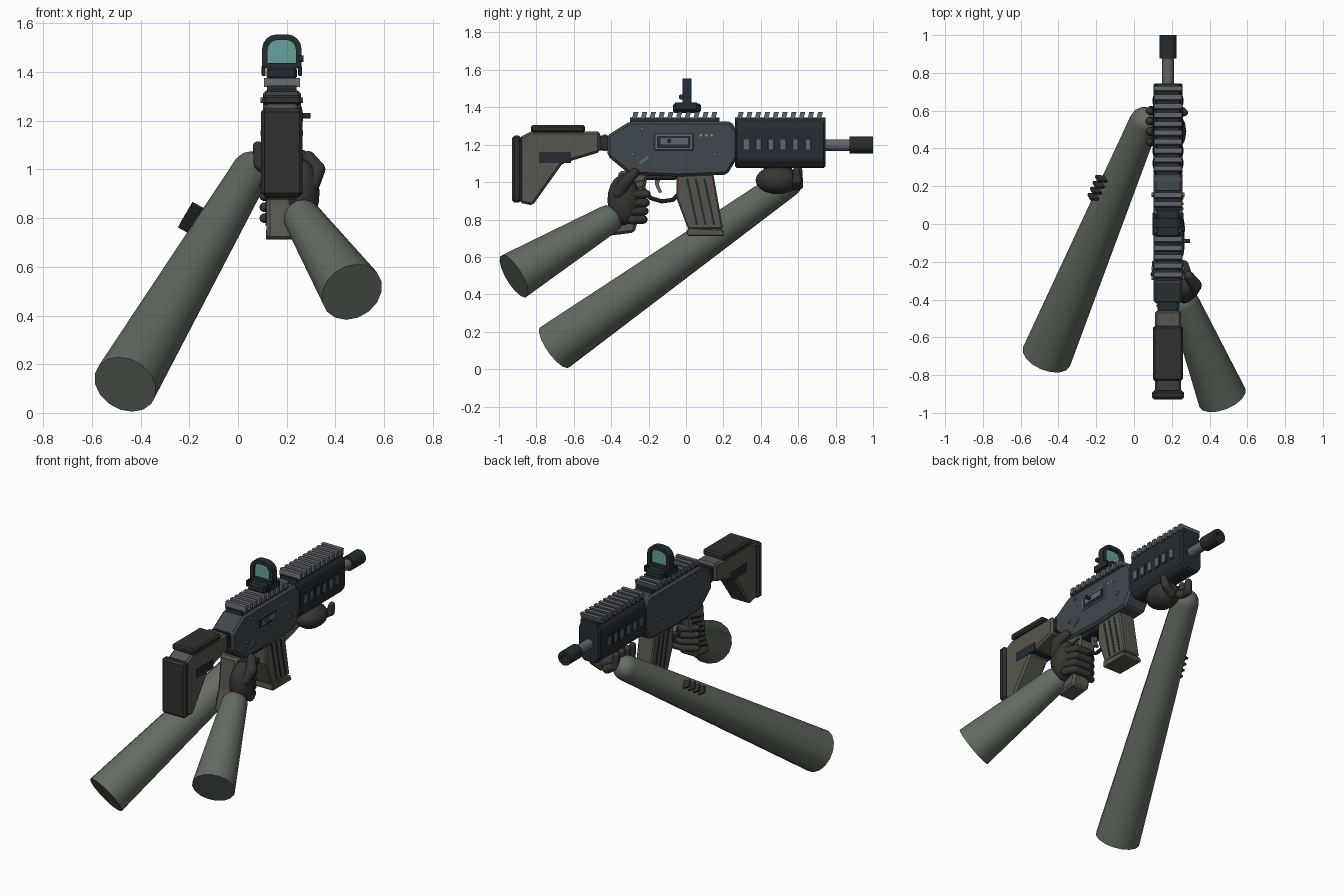
import bpy, bmesh
from math import pi, sin, cos, radians
from mathutils import Vector, Matrix

if "Cube" in bpy.data.objects:
    bpy.data.objects.remove(bpy.data.objects["Cube"])

CX = 0.18  # centre plane of the rifle


def mat(name, r, g, b):
    m = bpy.data.materials.new(name)
    m.diffuse_color = (r, g, b, 1)
    m.use_nodes = True
    m.node_tree.nodes["Principled BSDF"].inputs["Base Color"].default_value = m.diffuse_color
    return m


STEEL = mat("steel", .05, .065, .077)
DARK = mat("dark", .018, .026, .032)
METAL = mat("metal", .12, .13, .15)
OLIVE = mat("olive", .095, .093, .075)
RUBBER = mat("rubber", .03, .03, .028)
GLOVE = mat("glove", .04, .037, .033)
CLOTH = mat("cloth", .125, .15, .12)
GLASS = mat("glass", .13, .36, .34)
BRASS = mat("brass", .35, .27, .12)


def finish(name, bm, m, bevel=0, smooth=False):
    bmesh.ops.recalc_face_normals(bm, faces=bm.faces)
    me = bpy.data.meshes.new(name)
    bm.to_mesh(me)
    bm.free()
    me.materials.append(m)
    ob = bpy.data.objects.new(name, me)
    bpy.context.collection.objects.link(ob)
    if bevel:
        mod = ob.modifiers.new("bevel", 'BEVEL')
        mod.width, mod.segments, mod.limit_method = bevel, 1, 'ANGLE'
    if smooth:
        bpy.ops.object.select_all(action='DESELECT')
        ob.select_set(True)
        bpy.context.view_layer.objects.active = ob
        bpy.ops.object.shade_smooth_by_angle(angle=radians(40))
    return ob


def place(axis, p, d):
    return (d, p[0], p[1]) if axis == 'x' else (p[0], d, p[1])


def prism(name, pts, a, b, m, axis='x', bevel=0):
    bm = bmesh.new()
    lo, hi = ([bm.verts.new(place(axis, p, d)) for p in pts] for d in (a, b))
    bm.faces.new(lo)
    bm.faces.new(hi)
    for i in range(len(pts)):
        bm.faces.new((lo[i - 1], lo[i], hi[i], hi[i - 1]))
    return finish(name, bm, m, bevel)


def box(name, x, y, z, m, bevel=0):
    return prism(name, [(y[0], z[0]), (y[1], z[0]), (y[1], z[1]), (y[0], z[1])], x[0], x[1], m, 'x', bevel)


def ring(name, outer, inner, y0, y1, m, smooth=False):
    bm = bmesh.new()
    loops = [[bm.verts.new((p[0], y, p[1])) for p in pts]
             for pts, y in ((outer, y0), (outer, y1), (inner, y1), (inner, y0))]
    for k in range(4):
        A, B = loops[k - 1], loops[k]
        for i in range(len(A)):
            bm.faces.new((A[i - 1], A[i], B[i], B[i - 1]))
    return finish(name, bm, m, 0, smooth)


def limb(name, pts, radii, m, n=16, start_cap=True, ends=True):
    # tapered rods along a path with round joints
    bm = bmesh.new()
    P = [Vector(p) for p in pts]
    for i in range(len(P) - 1):
        d = P[i + 1] - P[i]
        M = Matrix.Translation((P[i] + P[i + 1]) / 2) @ d.to_track_quat('Z', 'Y').to_matrix().to_4x4()
        bmesh.ops.create_cone(bm, cap_ends=True, segments=n, radius1=radii[i], radius2=radii[i + 1], depth=d.length, matrix=M)
        if ends:
            for j in ((i, i + 1) if start_cap else (i + 1,)):
                Q = Matrix.Translation(P[j]) @ d.to_track_quat('Z', 'Y').to_matrix().to_4x4()
                bmesh.ops.create_uvsphere(bm, u_segments=n, v_segments=8, radius=radii[j], matrix=Q)
    return finish(name, bm, m, 0, True)


def blob(name, c, r, m):
    bm = bmesh.new()
    bmesh.ops.create_uvsphere(bm, u_segments=16, v_segments=10, radius=1,
                              matrix=Matrix.Translation(c) @ Matrix.Diagonal((*r, 1)))
    return finish(name, bm, m, 0, True)


def rod(name, a, b, r, m, n=12):
    return limb(name, [a, b], [r, r], m, n, ends=False)


# stock
prism("stock", [(-.89, 1.24), (-.83, 1.27), (-.46, 1.27), (-.46, 1.16), (-.66, 1.1), (-.82, .875), (-.89, .89)],
      .11, .25, OLIVE, 'x', .012)
box("butt_pad", (.094, .266), (-.93, -.88), (.89, 1.25), RUBBER, .014)
box("cheek_rest", (.1, .26), (-.83, -.54), (1.265, 1.305), RUBBER, .01)
box("stock_slot", (.107, .253), (-.785, -.615), (1.103, 1.16), DARK)
box("stock_joint", (.125, .235), (-.47, -.4), (1.17, 1.25), DARK, .008)
box("stock_collar", (.118, .242), (-.44, -.425), (1.165, 1.255), DARK)

# receiver
prism("receiver", [(-.42, 1.25), (-.3, 1.325), (.24, 1.325), (.275, 1.27), (.275, 1.13), (.22, 1.04), (-.04, 1.03),
                   (-.3, 1.04), (-.42, 1.14)], .102, .258, STEEL, 'x', .014)
box("trigger_housing", (.13, .23), (-.25, -.05), (1.01, 1.05), DARK, .008)
box("port_frame", (.25, .262), (-.17, .04), (1.17, 1.26), METAL, .004)
box("port_opening", (.25, .264), (-.155, .025), (1.183, 1.247), DARK)
box("bolt", (.25, .267), (-.135, .01), (1.2, 1.235), METAL)
rod("charging_handle", (.25, -.09, 1.22), (.297, -.09, 1.22), .011, DARK)
for y, z in ((-.285, 1.15), (.155, 1.15), (-.235, 1.285)):
    rod("receiver_pin", (.093, y, z), (.267, y, z), .011, METAL)
for s in (-1, 1):
    x = sorted((CX + s * .075, CX + s * .085))
    prism("selector", [(-.255, 1.105), (-.245, 1.093), (-.195, 1.13), (-.203, 1.143)], *x, METAL)
for y in (.08, .108, .137):
    rod("dot_marker", (.25, y, 1.25), (.262, y, 1.25), .007, BRASS, 8)

# handguard
prism("handguard", [(.102, 1.12), (.135, 1.075), (.225, 1.075), (.258, 1.12), (.258, 1.295), (.235, 1.33),
                    (.125, 1.33), (.102, 1.295)], .262, .745, DARK, 'y', .01)
for i in range(6):
    y = .305 + i * .066
    box("vent", (.098, .262), (y, y + .034), (1.172, 1.23), METAL, .003)
    box("vent_rim", (.1, .26), (y - .008, y + .042), (1.163, 1.239), DARK)

# top rails
for y0, y1, n in ((-.3, .18, 10), (.262, .745, 10)):
    box("rail_base", (.12, .24), (y0, y1), (1.32, 1.345), DARK)
    step = (y1 - y0 - .012) / n
    for i in range(n):
        y = y0 + .012 + i * step
        prism("rail_tooth", [(y, 1.338), (y + .024, 1.338), (y + .034, 1.375), (y + .008, 1.375)], .106, .254, METAL)


# barrel and muzzle
def circle(r, n=16):
    return [(CX + r * cos(2 * pi * i / n), 1.198 + r * sin(2 * pi * i / n)) for i in range(n)]


rod("barrel", (CX, .7, 1.198), (CX, .94, 1.198), .031, METAL, 16)
ring("muzzle", circle(.046), circle(.024), .875, 1.0, DARK, True)

# reflex sight
box("sight_base", (.118, .242), (-.07, .08), (1.37, 1.42), DARK, .01)
for x in (.097, .247):
    box("sight_clamp", (x, x + .016), (-.06, .06), (1.385, 1.425), DARK, .003)


def arch(w, z0, z1, r):
    top = [(CX + (w - r) * s + r * cos(a), z1 - r + r * sin(a))
           for s, a0 in ((1, 0), (-1, pi / 2)) for a in (a0 + k * pi / 8 for k in range(5))]
    return [(CX - w, z0), (CX + w, z0)] + top


ring("sight_hood", arch(.081, 1.415, 1.555, .06), arch(.058, 1.438, 1.532, .04), -.018, .03, DARK)
prism("sight_glass", arch(.06, 1.436, 1.534, .04), .002, .01, GLASS, 'y')
rod("sight_knob", (.25, -.025, 1.455), (.27, -.025, 1.455), .014, DARK)

# magazine
prism("magazine", [(-.05, 1.05), (.145, 1.05), (.198, .75), (.01, .75), (-.05, .91)], .122, .238, OLIVE, 'x', .008)
prism("magazine_foot", [(.008, .755), (.195, .745), (.205, .72), (.2, .712), (.012, .712), (.004, .725)],
      .115, .245, OLIVE, 'x', .004)
for i in range(3):
    y = i * .046
    prism("magazine_groove", [(y, 1.02), (y + .012, 1.02), (y + .065, .77), (y + .053, .77)], .119, .241, DARK)

# pistol grip, trigger and guard
prism("grip", [(-.36, 1.06), (-.2, 1.06), (-.235, .88), (-.275, .73), (-.425, .712), (-.38, .85)],
      .118, .242, OLIVE, 'x', .014)
for i in range(7):
    z = .77 + i * .035
    y = -.385 + i * .011
    prism("grip_rib", [(y, z), (y + .1, z + .025), (y + .1, z + .037), (y, z + .012)], .112, .248, RUBBER)
limb("trigger_guard", [(CX, -.225, .96), (CX, -.19, .915), (CX, -.13, .897), (CX, -.07, .905), (CX, -.035, .94),
                       (CX, -.03, 1.03)], [.011] * 6, DARK, 8)
prism("trigger", [(-.165, 1.03), (-.135, 1.03), (-.145, .985), (-.127, .945), (-.145, .942), (-.165, .985)],
      .165, .195, METAL)

# right hand
blob("right_palm", (.265, -.335, .905), (.07, .085, .135), GLOVE)
limb("right_thumb", [(.3, -.36, .94), (.325, -.325, 1.0), (.29, -.275, 1.05)], [.037, .034, .026], GLOVE, 12)
for i in range(4):
    z = .935 - i * .045
    y = -.215 - (.006 * i)
    limb("right_finger", [(.29, -.29, z), (.265, y, z), (.17, y + .004, z), (.108, -.265, z)],
         [.026, .024, .023, .02], GLOVE, 10)

# left hand
blob("left_palm", (.185, .49, 1.01), (.092, .118, .075), GLOVE)
for y in (.435, .49, .545, .6):
    limb("left_finger", [(.15, y, .985), (.09, y, 1.02), (.082, y, 1.095)], [.028, .025, .021], GLOVE, 10)
limb("left_thumb", [(.2, .58, .985), (.252, .595, 1.01), (.266, .59, 1.06)], [.03, .026, .02], GLOVE, 10)

# sleeves
limb("right_sleeve", [(.468, -.92, .497), (.267, -.42, .797)], [.131, .08], CLOTH, 16, False)
A, B = Vector((-.463, -.702, .117)), Vector((.055, .54, .995))
limb("left_sleeve", [A, B], [.134, .08], CLOTH, 16, False)

# small bars standing out of the left sleeve
axis = (B - A).normalized()
out = Vector((-.83, .08, .5))
out = (out - axis * out.dot(axis)).normalized()
side = axis.cross(out)
frame = Matrix((side, axis, out)).transposed().to_4x4()
for i in range(4):
    bm = bmesh.new()
    c = A + axis * (1.09 + .041 * i) + out * .11
    bmesh.ops.create_cube(bm, size=1, matrix=Matrix.Translation(c) @ frame @ Matrix.Diagonal((.045, .013, .065, 1)))
    finish("sleeve_bar", bm, RUBBER)
